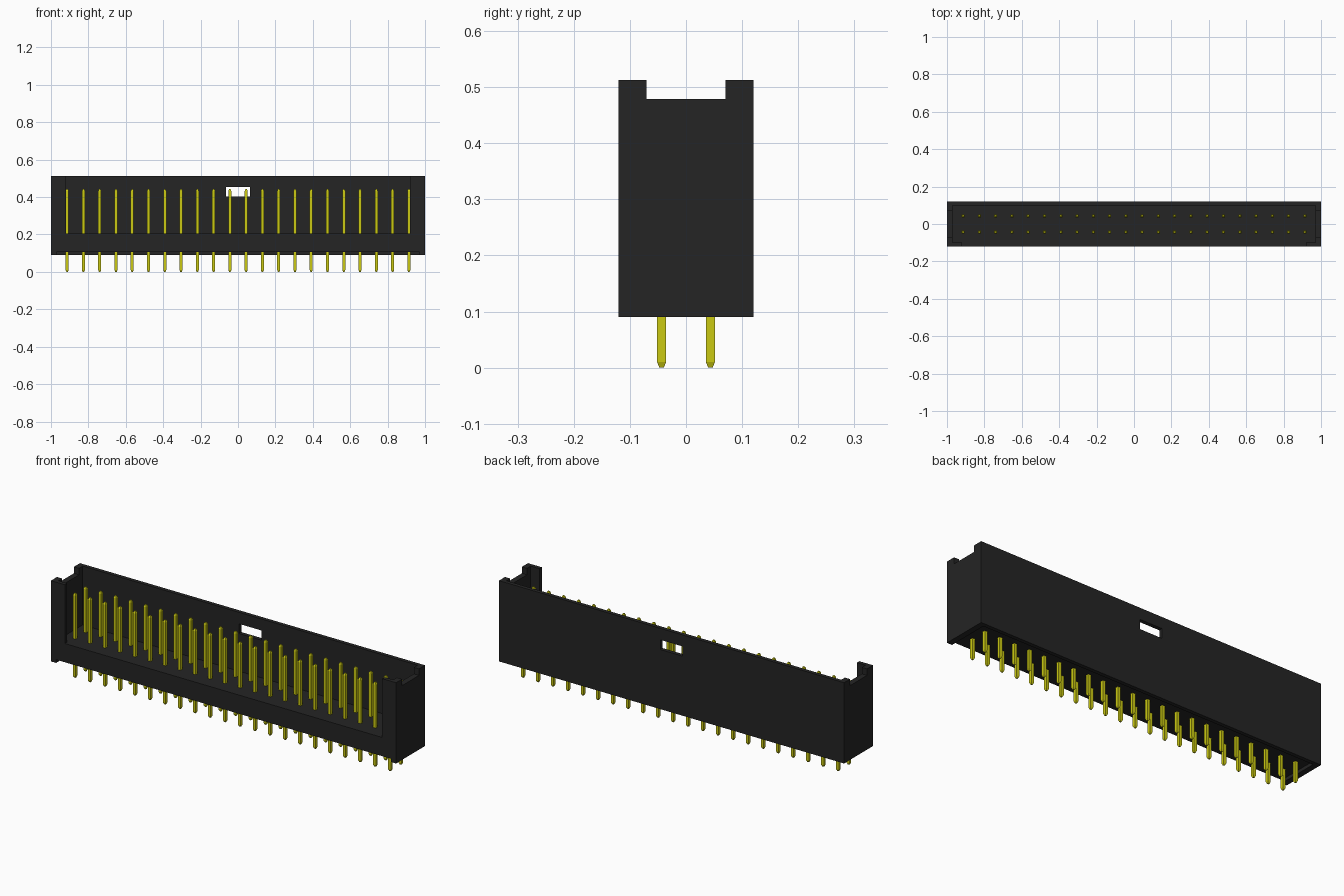
import bpy, bmesh
from mathutils import Vector

if "Cube" in bpy.data.objects:
    bpy.data.objects.remove(bpy.data.objects["Cube"], do_unlink=True)


def material(name, rgb, rough):
    m = bpy.data.materials.new(name)
    m.use_nodes = True
    m.diffuse_color = (*rgb, 1)
    shader = m.node_tree.nodes["Principled BSDF"]
    shader.inputs["Base Color"].default_value = (*rgb, 1)
    shader.inputs["Roughness"].default_value = rough
    return m


BLACK = material("black plastic", (0.018, 0.018, 0.018), 0.6)
GOLD = material("yellow gold", (0.60, 0.59, 0.006), 0.5)


def prism(name, points, faces, direction, mat):
    """Extrude a flat outline, given as points and faces, along a direction."""
    bm = bmesh.new()
    verts = [bm.verts.new(p) for p in points]
    flat = [bm.faces.new([verts[i] for i in f]) for f in faces]
    new = bmesh.ops.extrude_face_region(bm, geom=flat, use_keep_orig=True)
    moved = [g for g in new["geom"] if isinstance(g, bmesh.types.BMVert)]
    bmesh.ops.translate(bm, verts=moved, vec=Vector(direction))
    bmesh.ops.recalc_face_normals(bm, faces=bm.faces)
    me = bpy.data.meshes.new(name)
    bm.to_mesh(me)
    bm.free()
    me.materials.append(mat)
    ob = bpy.data.objects.new(name, me)
    bpy.context.collection.objects.link(ob)
    return ob


def box(name, x0, x1, y0, y1, z0, z1, mat):
    pts = [(x0, y0, z0), (x1, y0, z0), (x1, y1, z0), (x0, y1, z0)]
    return prism(name, pts, [(0, 1, 2, 3)], (0, 0, z1 - z0), mat)


HALF_Y, INNER_X = 0.12, 0.97
BOTTOM, FLOOR, TOP = 0.09, 0.205, 0.513
BACK_INNER = 0.10

# Floor block holding the pins, raised underneath and open at the front
box("base_block", -INNER_X, INNER_X, -HALF_Y, BACK_INNER, 0.107, FLOOR, BLACK)

# Back wall with a rectangular keying window
outer = [(-INNER_X, BOTTOM), (INNER_X, BOTTOM), (INNER_X, TOP), (-INNER_X, TOP)]
window = [(-0.065, 0.402), (0.065, 0.402), (0.065, 0.453), (-0.065, 0.453)]
prism("back_wall", [(x, BACK_INNER, z) for x, z in outer + window],
      [(i, (i + 1) % 4, (i + 1) % 4 + 4, i + 4) for i in range(4)],
      (0, HALF_Y - BACK_INNER, 0), BLACK)

# End walls notched along the top, and the short front returns
notch_y, notch_z = 0.07, 0.479
side = [(-HALF_Y, BOTTOM), (HALF_Y, BOTTOM), (HALF_Y, TOP), (notch_y, TOP),
        (notch_y, notch_z), (-notch_y, notch_z), (-notch_y, TOP), (-HALF_Y, TOP)]
for label, s in (("left", 1), ("right", -1)):
    prism(label + "_end_wall", [(s * INNER_X, y, z) for y, z in side],
          [tuple(range(8))], (s * (1 - INNER_X), 0, 0), BLACK)
    x0, x1 = sorted((s * 0.92, s * INNER_X))
    box(label + "_front_return", x0, x1, -HALF_Y, -0.10, FLOOR, TOP, BLACK)


# One square pin with tapered tips, repeated in two rows
def pin_mesh(r=0.008, tip=0.004, length=0.442, taper=0.01):
    bm = bmesh.new()
    rings = []
    for z, h in ((0, tip), (taper, r), (length - taper, r), (length, tip)):
        rings.append([bm.verts.new((a * h, b * h, z))
                      for a, b in ((-1, -1), (1, -1), (1, 1), (-1, 1))])
    for low, high in zip(rings, rings[1:]):
        for i in range(4):
            j = (i + 1) % 4
            bm.faces.new((low[i], low[j], high[j], high[i]))
    bm.faces.new(rings[0][::-1])
    bm.faces.new(rings[-1])
    me = bpy.data.meshes.new("pin")
    bm.to_mesh(me)
    bm.free()
    me.materials.append(GOLD)
    return me


PITCH, COUNT = 0.087, 22
mesh = pin_mesh()
for row, y in (("front", -PITCH / 2), ("back", PITCH / 2)):
    for i in range(COUNT):
        pin = bpy.data.objects.new(f"{row}_pin_{i + 1}", mesh)
        pin.location = ((i - (COUNT - 1) / 2) * PITCH, y, 0)
        bpy.context.collection.objects.link(pin)
